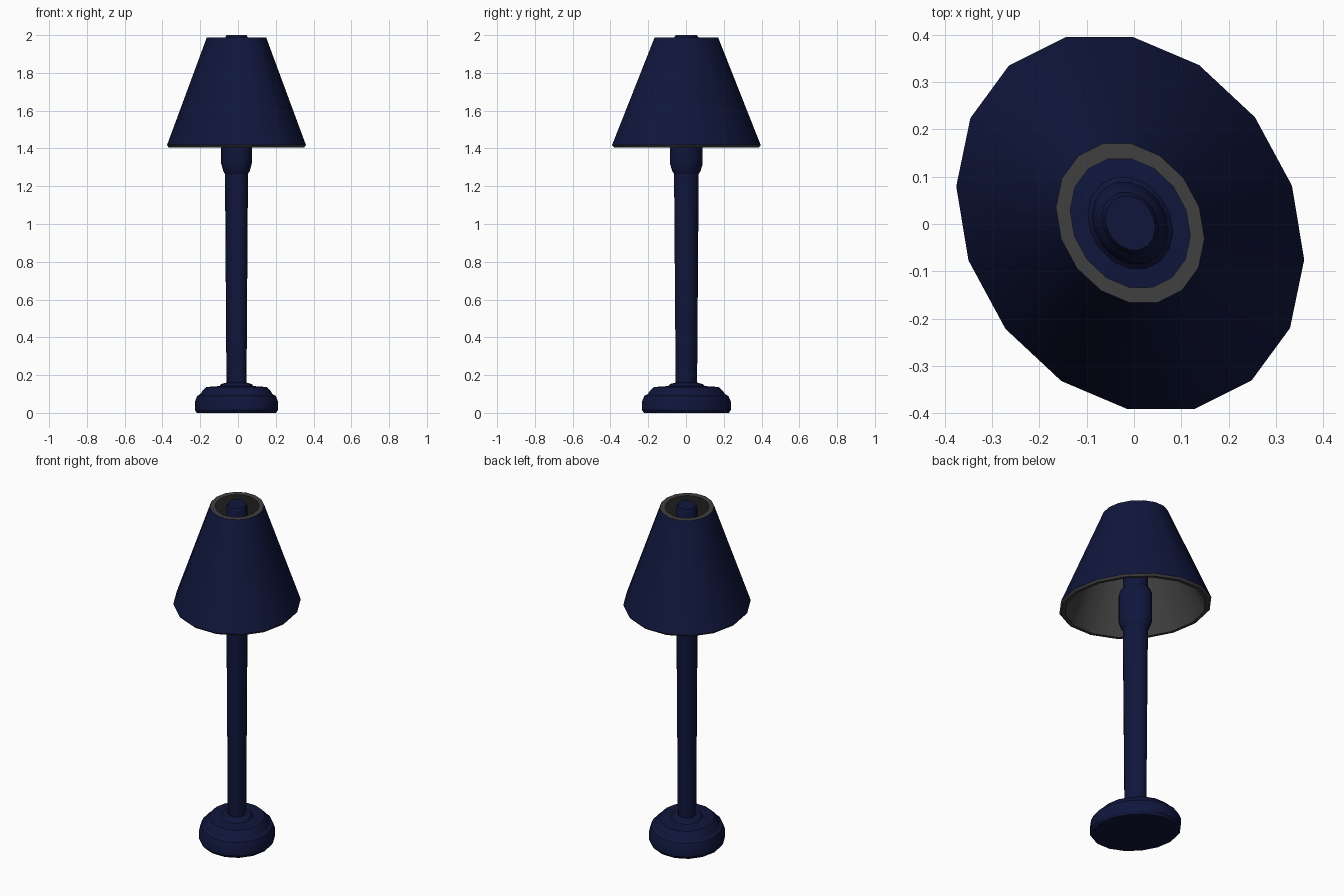
import bpy, math
from mathutils import Vector

if "Cube" in bpy.data.objects:
    bpy.data.objects.remove(bpy.data.objects["Cube"])

# Every ring is the same 16-sided skewed oval, scaled by its half width
SIDES = 16
CENTRE = Vector((-0.008, 0.002))
AXIS_A = Vector((1.0, -0.21))
AXIS_B = Vector((0.014, 1.07))


def material(name, colour):
    mat = bpy.data.materials.new(name)
    mat.diffuse_color = (*colour, 1)
    mat.use_nodes = True
    mat.node_tree.nodes["Principled BSDF"].inputs["Base Color"].default_value = mat.diffuse_color
    return mat


def lathe(name, profile, mats, closed=False, grey_from=None):
    """Sweep (radius, z) points round the oval; cap the ends unless closed."""
    verts, faces, slots = [], [], []
    for r, z in profile:
        for i in range(SIDES):
            t = 2 * math.pi * i / SIDES
            p = CENTRE + r * (AXIS_A * math.cos(t) + AXIS_B * math.sin(t))
            verts.append((p.x, p.y, z))
    n = len(profile)
    for k in range(n if closed else n - 1):
        a, b = k * SIDES, (k + 1) % n * SIDES
        for i in range(SIDES):
            j = (i + 1) % SIDES
            faces.append((a + i, a + j, b + j, b + i))
            slots.append(1 if grey_from is not None and k >= grey_from else 0)
    if not closed:
        faces += [tuple(reversed(range(SIDES))),
                  tuple(range((n - 1) * SIDES, n * SIDES))]
        slots += [0, 0]
    mesh = bpy.data.meshes.new(name)
    mesh.from_pydata(verts, [], faces)
    for m in mats:
        mesh.materials.append(m)
    mesh.polygons.foreach_set("material_index", slots)
    obj = bpy.data.objects.new(name, mesh)
    bpy.context.collection.objects.link(obj)
    bpy.ops.object.select_all(action='DESELECT')
    obj.select_set(True)
    bpy.context.view_layer.objects.active = obj
    bpy.ops.object.shade_smooth_by_angle(angle=math.radians(30))
    return obj


navy = material("navy", (0.005, 0.008, 0.045))
lining = material("lining", (0.05, 0.05, 0.05))

# Stepped foot
lathe("base", [(0.21, 0), (0.22, 0.015), (0.22, 0.06), (0.208, 0.09),
               (0.19, 0.1), (0.182, 0.115), (0.16, 0.137), (0.09, 0.142),
               (0.08, 0.153), (0.055, 0.16)], [navy])

# Tapered pole
lathe("pole", [(0.053, 0.15), (0.061, 1.28)], [navy])

# Lamp holder: swollen collar and upper tube with a bevelled cap
lathe("lamp_holder", [(0.061, 1.265), (0.07, 1.28), (0.081, 1.32), (0.081, 1.48),
                      (0.072, 1.51), (0.061, 1.525), (0.061, 1.985), (0.053, 2.0)], [navy])

# Shade: navy outside, grey rims and lining
lathe("shade", [(0.368, 1.417), (0.157, 1.988), (0.127, 1.988), (0.34, 1.405),
                (0.358, 1.405)], [navy, lining], closed=True, grey_from=1)
